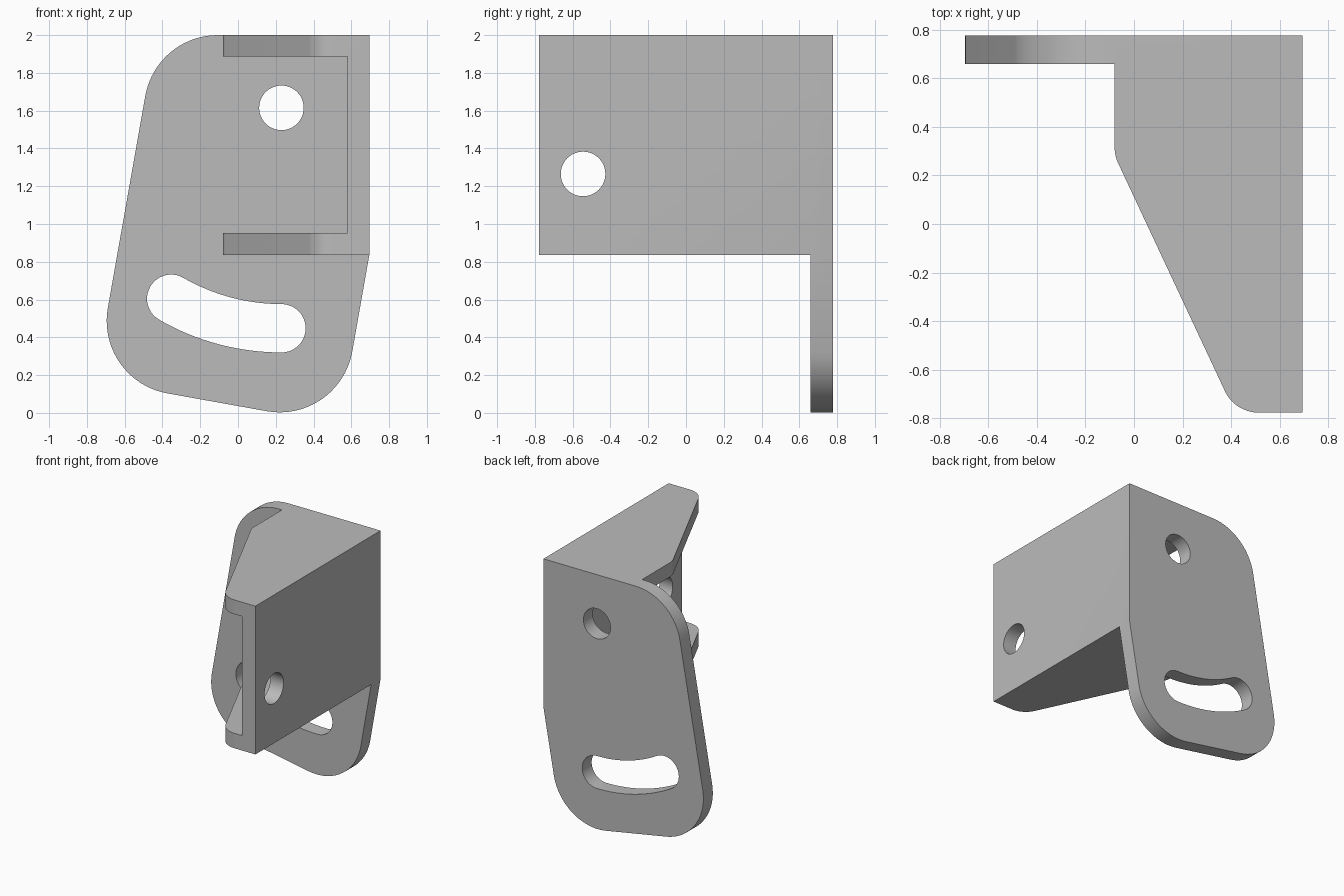
import bpy, bmesh
from math import cos, sin, pi, radians
from mathutils import Vector

cube = bpy.data.objects.get("Cube")
if cube:
    bpy.data.objects.remove(cube, do_unlink=True)

steel = bpy.data.materials.new("plain grey steel")
steel.use_nodes = True
GREY = (0.5, 0.5, 0.5, 1)
steel.diffuse_color = GREY
steel.node_tree.nodes["Principled BSDF"].inputs["Base Color"].default_value = GREY


def arc(cx, cy, r, a0, a1, n):
    """Points along a circular arc, angles in radians."""
    return [(cx + r * cos(a0 + (a1 - a0) * i / n),
             cy + r * sin(a0 + (a1 - a0) * i / n)) for i in range(n + 1)]


def rounded(corners, steps=20):
    """Outline from (x, y, radius) corners; radius 0 stays square."""
    out = []
    for i, (x, y, r) in enumerate(corners):
        p = Vector((x, y))
        if r == 0:
            out.append((x, y))
            continue
        a = (Vector(corners[i - 1][:2]) - p).normalized()
        b = (Vector(corners[(i + 1) % len(corners)][:2]) - p).normalized()
        half = a.angle(b) / 2
        centre = p + (a + b).normalized() * (r / sin(half))
        start = p + a * (r * cos(half) / sin(half)) - centre
        end = p + b * (r * cos(half) / sin(half)) - centre
        turn = -start.angle_signed(end)
        first = -Vector((1, 0)).angle_signed(start)
        out += arc(centre.x, centre.y, r, first, first + turn, steps)
    return out


# How outline coordinates and depth map to space for each extrusion axis
PLANES = {"x": lambda u, v, d: (d, u, v),
          "y": lambda u, v, d: (u, d, v),
          "z": lambda u, v, d: (u, v, d)}


def prism(name, outline, axis, lo, hi):
    """Extrude an outline along an axis into a closed solid."""
    place = PLANES[axis]
    bm = bmesh.new()
    face = bm.faces.new([bm.verts.new(place(u, v, lo)) for u, v in outline])
    geom = bmesh.ops.extrude_face_region(bm, geom=[face])["geom"]
    bmesh.ops.translate(bm, vec=place(0, 0, hi - lo),
                        verts=[g for g in geom if isinstance(g, bmesh.types.BMVert)])
    bmesh.ops.recalc_face_normals(bm, faces=bm.faces)
    mesh = bpy.data.meshes.new(name)
    bm.to_mesh(mesh)
    bm.free()
    mesh.materials.append(steel)
    obj = bpy.data.objects.new(name, mesh)
    bpy.context.collection.objects.link(obj)
    return obj


def combine(target, other, operation):
    """Apply a boolean and discard the second solid."""
    bpy.context.view_layer.objects.active = target
    mod = target.modifiers.new(operation, "BOOLEAN")
    mod.operation, mod.solver, mod.object = operation, "EXACT", other
    bpy.ops.object.modifier_apply(modifier=mod.name)
    bpy.data.objects.remove(other, do_unlink=True)


def circle(u, v, r):
    return arc(u, v, r, 0, 2 * pi, 48)[:-1]


SIDE, BACK, FLANGE_LOW = 0.695, 0.777, 0.835
PIVOT = (0.23, 1.615)

# Side wall with its two tapered flanges: a tapered block hollowed to a channel
bracket = prism("mounting_bracket", rounded([
    (SIDE, 0.72, 0), (-0.08, 0.72, 0), (-0.08, 0.282, 0.155),
    (0.416, -BACK, 0.155), (SIDE, -BACK, 0)]), "z", FLANGE_LOW, 2)
combine(bracket, prism("channel_cutter", [(-1, 0.952), (0.58, 0.952), (0.58, 1.888), (-1, 1.888)],
                       "y", -1, 1), "DIFFERENCE")

# Slanted back plate with rounded corners
back_plate = prism("back_plate", rounded([
    (SIDE, 2, 0), (-0.434, 2, 0.39), (-0.757, 0.172, 0.39),
    (0.537, -0.06, 0.39), (SIDE, FLANGE_LOW, 0)]), "y", 0.66, BACK)
combine(bracket, back_plate, "UNION")

# Pivot hole, and the curved adjusting slot swung around it
combine(bracket, prism("pivot_hole_cutter", circle(*PIVOT, 0.118), "y", 0.5, 1), "DIFFERENCE")
swing, half_width = 1.167, 0.128
a0, a1 = radians(-120), radians(-90)
ends = [(PIVOT[0] + swing * cos(a), PIVOT[1] + swing * sin(a)) for a in (a0, a1)]
slot = (arc(*PIVOT, swing + half_width, a0, a1, 16)
        + arc(*ends[1], half_width, a1, a1 + pi, 24)[1:]
        + arc(*PIVOT, swing - half_width, a1, a0, 16)[1:]
        + arc(*ends[0], half_width, a0 + pi, a0 + 2 * pi, 24)[1:-1])
combine(bracket, prism("slot_cutter", slot, "y", 0.5, 1), "DIFFERENCE")

# Bolt hole through the side wall
combine(bracket, prism("side_hole_cutter", circle(-0.545, 1.265, 0.118), "x", 0.4, 1), "DIFFERENCE")

# Smooth the round edges, keep the folds crisp
bpy.ops.object.select_all(action="DESELECT")
bracket.select_set(True)
bpy.context.view_layer.objects.active = bracket
bpy.ops.object.shade_smooth_by_angle(angle=radians(30))
